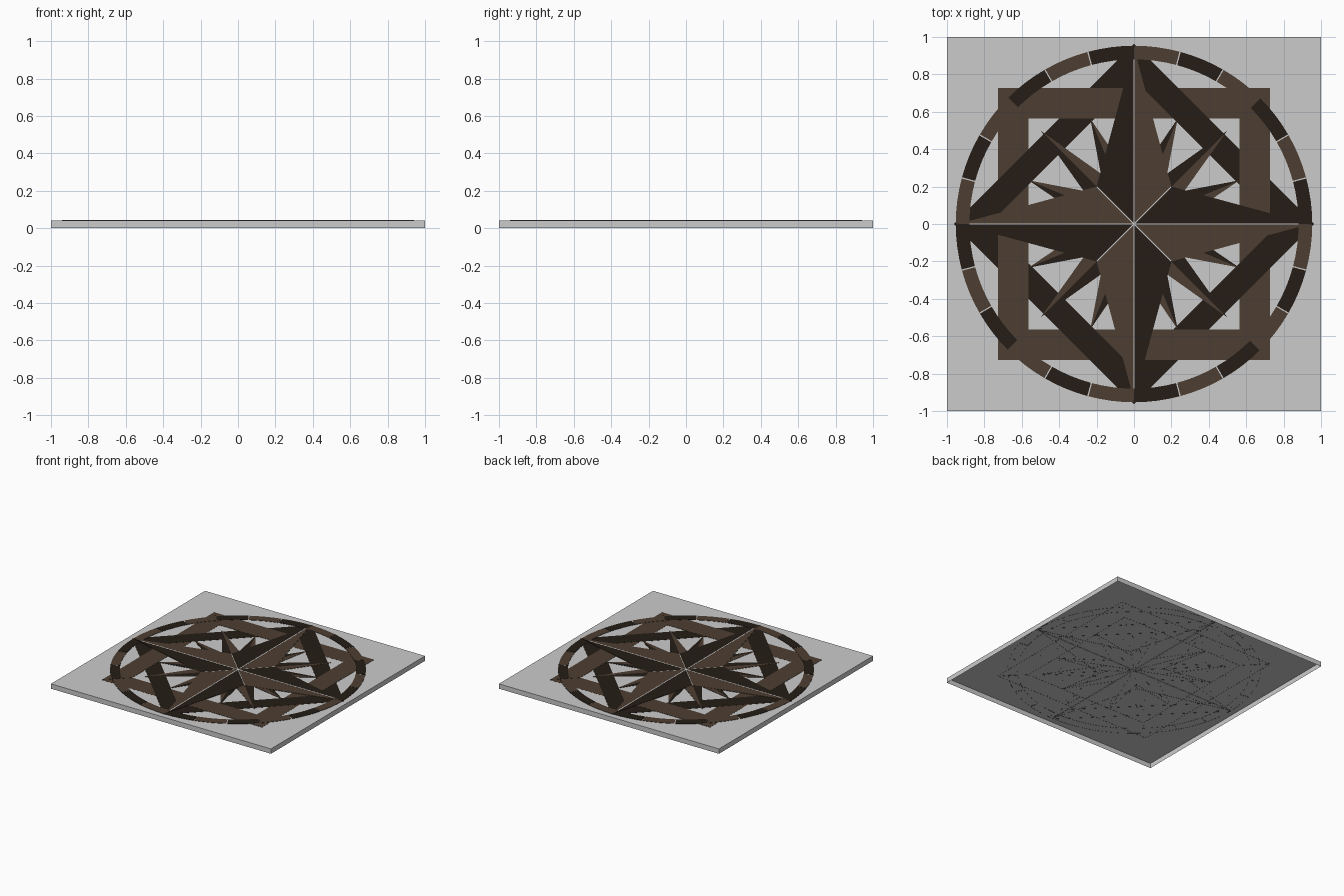
import bpy
import bmesh
from math import sin, cos, radians

if "Cube" in bpy.data.objects:
    bpy.data.objects.remove(bpy.data.objects["Cube"])

SLAB_TOP = 0.04
STEP = 0.0006  # height between inlay layers


def material(name, rgb):
    m = bpy.data.materials.new(name)
    m.diffuse_color = (*rgb, 1)
    m.use_nodes = True
    m.node_tree.nodes["Principled BSDF"].inputs["Base Color"].default_value = m.diffuse_color
    return m


BROWN = material("brown_stone", (0.073, 0.048, 0.032))
DARK = material("dark_stone", (0.018, 0.012, 0.008))


def polar(r, deg):
    return (r * cos(radians(deg)), r * sin(radians(deg)))


def rotate(p, deg):
    a = radians(deg)
    return (p[0] * cos(a) - p[1] * sin(a), p[0] * sin(a) + p[1] * cos(a))


def inlay(name, polys, layer, mat=None):
    """One object of thin tiles: a flat top with short side walls down into the slab."""
    verts, faces = [], []
    z, low = SLAB_TOP + STEP * layer, SLAB_TOP - 0.001
    for poly in polys:
        area = sum(a[0] * b[1] - b[0] * a[1] for a, b in zip(poly, poly[1:] + poly[:1]))
        if area < 0:
            poly = poly[::-1]
        s, n = len(verts), len(poly)
        verts += [(x, y, z) for x, y in poly] + [(x, y, low) for x, y in poly]
        faces.append([s + k for k in range(n)])
        for k in range(n):
            j = (k + 1) % n
            faces.append([s + k, s + n + k, s + n + j, s + j])
    me = bpy.data.meshes.new(name)
    me.from_pydata(verts, [], faces)
    ob = bpy.data.objects.new(name, me)
    bpy.context.collection.objects.link(ob)
    if mat:
        me.materials.append(mat)


def four(poly):
    return [[rotate(p, 90 * k) for p in poly] for k in range(4)]


def star(name, n, start, tip, inner, spread, layer):
    """Faceted star: each point is split into a dark and a brown half."""
    halves = {1: [], -1: []}
    for k in range(n):
        a = start + 360 / n * k
        for side in halves:
            halves[side].append([(0, 0), polar(tip, a), polar(inner, a + side * spread)])
    inlay(name + "_dark", halves[1], layer, DARK)
    inlay(name + "_brown", halves[-1], layer, BROWN)


# Base slab: a shallow tray, open underneath
bm = bmesh.new()
bmesh.ops.create_cube(bm, size=1)
bmesh.ops.delete(bm, geom=[f for f in bm.faces if f.normal.z < -0.5], context="FACES_ONLY")
bmesh.ops.scale(bm, vec=(2, 2, SLAB_TOP), verts=bm.verts)
bmesh.ops.translate(bm, vec=(0, 0, SLAB_TOP / 2), verts=bm.verts)
slab_mesh = bpy.data.meshes.new("floor_slab")
bm.to_mesh(slab_mesh)
bm.free()
bpy.context.collection.objects.link(bpy.data.objects.new("floor_slab", slab_mesh))

# Two interlaced square frames
o, i = 0.728, 0.565
inlay("square_frame", four([(-o, o), (o, o), (i, i), (-i, i)]), 1, BROWN)
o2, i2 = 0.963, 0.775
inlay("diamond_frame", four([(0, o2), (o2, 0), (i2, 0), (0, i2)]), 2, DARK)
inlay("square_frame_overpass", four([(-o, o), (-0.05, o), (-0.05, i), (-i, i)]), 3, BROWN)

# Border ring of 24 alternating segments
segs = ([], [])
for k in range(24):
    angs = [15 * k + 0.2 + 14.6 * t / 4 for t in range(5)]
    segs[k % 2].append([polar(0.953, a) for a in angs] + [polar(0.88, a) for a in reversed(angs)])
inlay("border_ring_brown", segs[1], 4, BROWN)
inlay("border_ring_dark", segs[0], 4, DARK)

# Compass stars, smallest at the bottom
star("small_star", 8, 22.5, 0.61, 0.22, 22.5, 3.5)
star("diagonal_star", 4, 45, 0.705, 0.22, 22.5, 4.5)
star("main_star", 4, 0, 0.94, 0.283, 45, 5.5)

# Pale joints between the facets of the main star
w = 0.004
inlay("axis_joints", four([(0, -w), (0.88, -w), (0.88, w), (0, w)]), 6.3)
w = 0.002
inlay("diagonal_joints",
      [[rotate(p, 45) for p in q] for q in four([(0, -w), (0.28, -w), (0.28, w), (0, w)])], 6.3)
